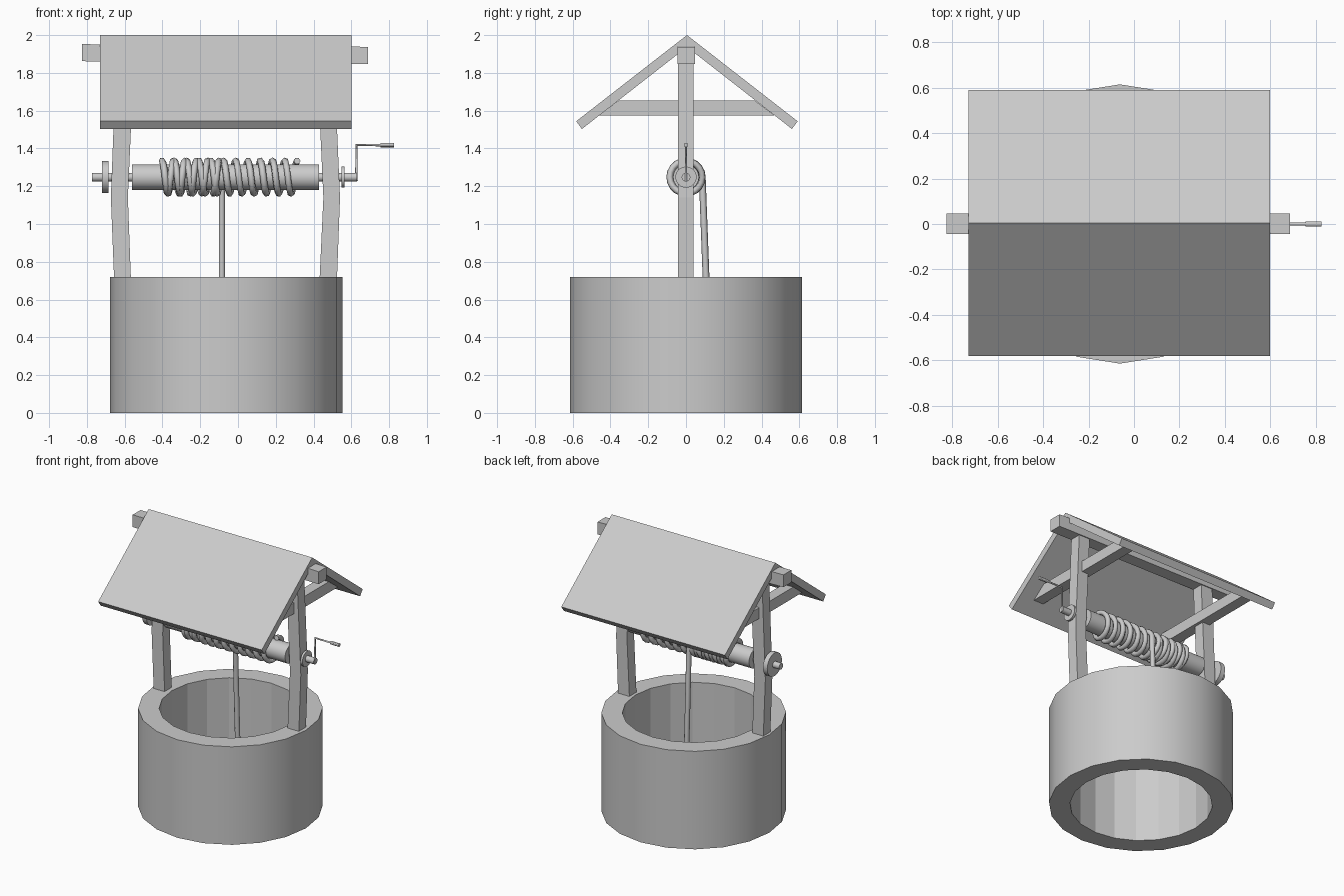
import bpy, bmesh, math
from mathutils import Vector

if "Cube" in bpy.data.objects:
    bpy.data.objects.remove(bpy.data.objects["Cube"])


def make_object(name, bm, smooth=False):
    bmesh.ops.recalc_face_normals(bm, faces=bm.faces[:])
    mesh = bpy.data.meshes.new(name)
    bm.to_mesh(mesh)
    bm.free()
    ob = bpy.data.objects.new(name, mesh)
    bpy.context.collection.objects.link(ob)
    if smooth:
        bpy.ops.object.select_all(action='DESELECT')
        ob.select_set(True)
        bpy.context.view_layer.objects.active = ob
        bpy.ops.object.shade_smooth_by_angle(angle=math.radians(30))
    return ob


def prism(name, outline, axis, a, b):
    """Extrude a 2D outline along x (outline = y,z) or y (outline = x,z)."""
    bm = bmesh.new()
    verts = [bm.verts.new((a, u, v) if axis == 'x' else (u, a, v)) for u, v in outline]
    face = bm.faces.new(verts)
    geo = bmesh.ops.extrude_face_region(bm, geom=[face])['geom']
    shift = Vector((b - a, 0, 0)) if axis == 'x' else Vector((0, b - a, 0))
    bmesh.ops.translate(bm, vec=shift, verts=[g for g in geo if isinstance(g, bmesh.types.BMVert)])
    return make_object(name, bm)


def rod_x(name, x0, x1, radius, z, sides=24):
    """Round bar lying along x."""
    outline = [(radius * math.sin(2 * math.pi * i / sides),
                z + radius * math.cos(2 * math.pi * i / sides)) for i in range(sides)]
    ob = prism(name, outline, 'x', x0, x1)
    bpy.context.view_layer.objects.active = ob
    bpy.ops.object.select_all(action='DESELECT')
    ob.select_set(True)
    bpy.ops.object.shade_smooth_by_angle(angle=math.radians(30))
    return ob


# Well wall: square profile spun into a 20-sided ring
CX, SIDES = -0.062, 20
bm = bmesh.new()
profile = [(0.475, 0), (0.615, 0), (0.615, 0.72), (0.475, 0.72)]
rings = []
for i in range(SIDES):
    a = 2 * math.pi * i / SIDES
    rings.append([bm.verts.new((CX + r * math.cos(a), r * math.sin(a), z)) for r, z in profile])
for i in range(SIDES):
    p, q = rings[i], rings[(i + 1) % SIDES]
    for k in range(4):
        bm.faces.new((p[k], q[k], q[(k + 1) % 4], p[(k + 1) % 4]))
wall = make_object("well_wall", bm, smooth=True)
for f in wall.data.polygons:  # inner facets stay flat
    if (f.center.x - CX) * f.normal.x + f.center.y * f.normal.y < -0.1:
        f.use_smooth = False

# Posts, slightly bowed outwards
prism("left_post", [(-0.656, 0.71), (-0.567, 0.71), (-0.583, 1.14), (-0.55, 1.88),
                    (-0.645, 1.88), (-0.673, 1.14)], 'y', -0.042, 0.04)
prism("right_post", [(0.432, 0.71), (0.524, 0.71), (0.54, 1.14), (0.508, 1.88),
                     (0.418, 1.88), (0.452, 1.14)], 'y', -0.042, 0.04)

# Ridge beam, a touch lower at the right end
prism("ridge_beam", [(-0.825, 1.862), (-0.732, 1.86), (0.687, 1.846), (0.687, 1.937),
                     (0.6, 1.94), (-0.825, 1.952)], 'y', -0.045, 0.047)

# Tie beams under the roof
for name, x in (("left_tie_beam", -0.583), ("right_tie_beam", 0.445)):
    prism(name, [(-0.46, 1.575), (0.468, 1.575), (0.362, 1.655), (-0.355, 1.655)],
          'x', x - 0.04, x + 0.04)

# Roof panels
RY = 0.005
for name, s in (("back_roof_panel", 1), ("front_roof_panel", -1)):
    prism(name, [(RY, 2.0), (RY + s * 0.586, 1.544), (RY + s * 0.556, 1.503), (RY, 1.937)],
          'x', -0.73, 0.60)

# Windlass: drum, axle, end discs
AZ = 1.248
rod_x("drum", -0.56, 0.43, 0.068, AZ, 32)
rod_x("axle", -0.773, 0.63, 0.023, AZ, 20)
rod_x("left_end_disc", -0.72, -0.685, 0.085, AZ, 32)
rod_x("right_end_disc", 0.547, 0.563, 0.056, AZ, 32)


# Round cord following a path
def cord(name, points, radius, resolution):
    cu = bpy.data.curves.new(name, 'CURVE')
    cu.dimensions = '3D'
    cu.bevel_depth = radius
    cu.bevel_resolution = resolution
    cu.use_fill_caps = True
    sp = cu.splines.new('POLY')
    sp.points.add(len(points) - 1)
    for p, co in zip(sp.points, points):
        p.co = (*co, 1)
    ob = bpy.data.objects.new(name, cu)
    bpy.context.collection.objects.link(ob)


# Crank arm and grip
cord("crank_arm", [(0.627, 0, AZ - 0.02), (0.627, 0, 1.418), (0.77, 0, 1.418)], 0.007, 1)
rod_x("crank_grip", 0.755, 0.825, 0.012, 1.418, 12)

# Rope: wound leftwards, back to the middle, then down into the well
R, STEPS, OUT, BACK = 0.086, 20, 11, 5.25
path = []
total = OUT + BACK
for i in range(int(total * STEPS) + 1):
    t = i / STEPS
    x = 0.313 - 0.065 * t if t <= OUT else -0.402 + (t - OUT) * 0.317 / BACK
    a = 2 * math.pi * t
    path.append((x, R * math.sin(a), AZ + R * math.cos(a)))
path += [(-0.085, 0.106, 0.72), (-0.085, 0.122, 0.32)]
cord("rope", path, 0.018, 1)
